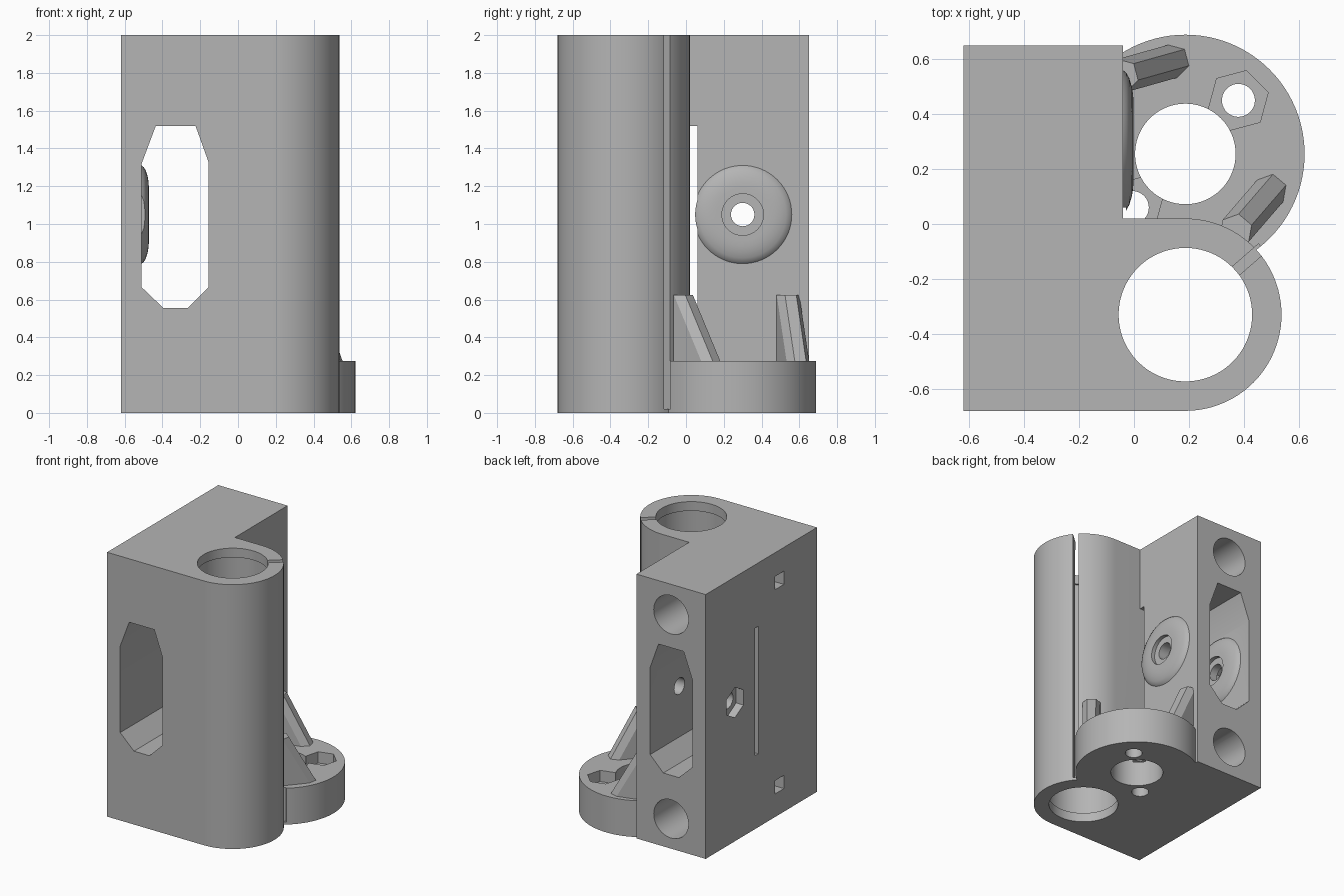
import bpy
import bmesh
from math import sin, cos, pi, radians
from mathutils import Matrix, Vector

cube = bpy.data.objects.get("Cube")
if cube:
    bpy.data.objects.remove(cube, do_unlink=True)

grey = bpy.data.materials.new("plain grey")
grey.use_nodes = True
grey.diffuse_color = (0.46, 0.46, 0.46, 1)
grey.node_tree.nodes["Principled BSDF"].inputs["Base Color"].default_value = grey.diffuse_color


def finish(name, bm):
    bmesh.ops.recalc_face_normals(bm, faces=bm.faces)
    mesh = bpy.data.meshes.new(name)
    bm.to_mesh(mesh)
    bm.free()
    mesh.materials.append(grey)
    obj = bpy.data.objects.new(name, mesh)
    bpy.context.collection.objects.link(obj)
    return obj


def ring(cx, cy, r, n, turn=0.0):
    return [(cx + r * cos(turn + 2 * pi * i / n), cy + r * sin(turn + 2 * pi * i / n)) for i in range(n)]


def prism(name, outline, lo, hi, axis="z"):
    """Extrude an outline: (x, y) along z, (x, z) along y, or (y, z) along x."""
    place = {"z": lambda a, b, c: (a, b, c),
             "y": lambda a, b, c: (a, c, b),
             "x": lambda a, b, c: (c, a, b)}[axis]
    bm = bmesh.new()
    low, high = ([bm.verts.new(place(a, b, c)) for a, b in outline] for c in (lo, hi))
    bm.faces.new(low)
    bm.faces.new(high)
    for i in range(len(low)):
        j = (i + 1) % len(low)
        bm.faces.new((low[i], low[j], high[j], high[i]))
    return finish(name, bm)


def rect(a0, a1, b0, b1):
    return [(a0, b0), (a1, b0), (a1, b1), (a0, b1)]


def combine(target, tool, operation):
    mod = target.modifiers.new("combine", "BOOLEAN")
    mod.operation = operation
    mod.solver = "EXACT"
    mod.object = tool
    bpy.context.view_layer.objects.active = target
    bpy.ops.object.modifier_apply(modifier=mod.name)
    bpy.data.objects.remove(tool, do_unlink=True)


def add(tool):
    combine(body, tool, "UNION")


def cut(tool):
    combine(body, tool, "DIFFERENCE")


def rib(name, foot, head, angle):
    """Leaning hexagonal gusset, filled down to the flange."""
    turn = radians(angle + 30)
    bm = bmesh.new()
    for (x, y), z in ((foot, 0.25), (foot, 0.275), (head, 0.25), (head, 0.625)):
        for px, py in ring(x, y, 0.062, 6, turn):
            bm.verts.new((px, py, z))
    hull = bmesh.ops.convex_hull(bm, input=bm.verts)
    bmesh.ops.delete(bm, geom=list({v for v in hull["geom_interior"] + hull["geom_unused"]
                                    if isinstance(v, bmesh.types.BMVert)}), context="VERTS")
    bmesh.ops.dissolve_limit(bm, angle_limit=0.01, verts=bm.verts, edges=bm.edges)
    return finish(name, bm)


def boss(name, wall_x):
    """Rounded disc standing out from a wall towards +x."""
    profile = [(0.26, -0.02), (0.26, 0.0), (0.25, 0.012), (0.23, 0.023),
               (0.2, 0.032), (0.17, 0.037), (0.14, 0.038)]
    bm = bmesh.new()
    rows = [[bm.verts.new((wall_x + h, HOLE_Y + a, HOLE_Z + b)) for a, b in ring(0, 0, r, 64)]
            for r, h in profile]
    bm.faces.new(rows[0])
    bm.faces.new(rows[-1])
    for p, q in zip(rows, rows[1:]):
        for i in range(64):
            j = (i + 1) % 64
            bm.faces.new((p[i], p[j], q[j], q[i]))
    return finish(name, bm)


HOLE_Y, HOLE_Z = 0.3, 1.05
BX, BY = 0.187, -0.33      # bearing sleeve centre
FX, FY = 0.187, 0.255      # flange centre

# Main block and bearing sleeve from one outline
arc = [(BX + 0.35 * sin(pi * i / 48), BY - 0.35 * cos(pi * i / 48)) for i in range(49)]
body = prism("carriage_end", [(-0.62, -0.68)] + arc + [(-0.04, 0.02), (-0.04, 0.65), (-0.62, 0.65)], 0, 2)

# Round flange and its ribs
add(prism("flange", ring(FX, FY, 0.434, 96), 0, 0.275))
add(rib("front_rib", (0.495, 0.12), (0.37, -0.025), 50))
add(rib("back_rib", (0.14, 0.592), (-0.045, 0.54), 15))

# Octagonal pocket running front to back
cut(prism("pocket", [(-0.51, 1.32), (-0.435, 1.52), (-0.225, 1.52), (-0.155, 1.325),
                     (-0.155, 0.665), (-0.265, 0.555), (-0.395, 0.555), (-0.51, 0.665)], -0.8, 0.8, "y"))

# Bosses with recess, cross hole and nut trap
for name, x in (("inner_boss", -0.51), ("outer_boss", -0.04)):
    add(boss(name, x))
    cut(prism("recess", ring(HOLE_Y, HOLE_Z, 0.11, 48), x + 0.01, x + 0.06, "x"))
cut(prism("cross_hole", ring(HOLE_Y, HOLE_Z, 0.062, 40), -0.8, 0.2, "x"))
cut(prism("nut_trap", ring(HOLE_Y, HOLE_Z, 0.115, 6, pi / 2), -0.8, -0.56, "x"))

# Narrow slot across the block
cut(prism("slot", rect(0.02, 0.06, 0.555, 1.52), -0.8, -0.03, "x"))

# Blind rod holes with square windows
for z in (0.225, 1.77):
    cut(prism("rod_hole", ring(-0.33, z, 0.145, 56), -0.6, 0.8, "y"))
    cut(prism("window", rect(-0.285, -0.18, z - 0.05, z + 0.05), -0.8, -0.35, "x"))

# Bearing bore with lips at both ends, and its clamping slit
cut(prism("bore", ring(BX, BY, 0.243, 80), -0.2, 2.2))
cut(prism("bore_relief", ring(BX, BY, 0.256, 80), 0.07, 1.93))
spin = Matrix.Rotation(radians(41), 2)
slit = [spin @ Vector(p) for p in rect(0.2, 0.37, -0.02, 0.02)]
cut(prism("slit", [(BX + p.x, BY + p.y) for p in slit], 0.02, 2.2))

# Flange opening, screw holes and hexagonal nut seats
cut(prism("flange_hole", ring(FX, FY, 0.183, 72), -0.2, 0.29))
for s in (-1, 1):
    x, y = FX + s * 0.193, FY + s * 0.195
    cut(prism("screw_hole", ring(x, y, 0.06, 40), -0.2, 0.27))
    cut(prism("nut_seat", ring(x, y, 0.112, 6, radians(15)), 0.19, 0.276))

bpy.ops.object.select_all(action="DESELECT")
body.select_set(True)
bpy.context.view_layer.objects.active = body
bpy.ops.object.shade_smooth_by_angle(angle=radians(25))
